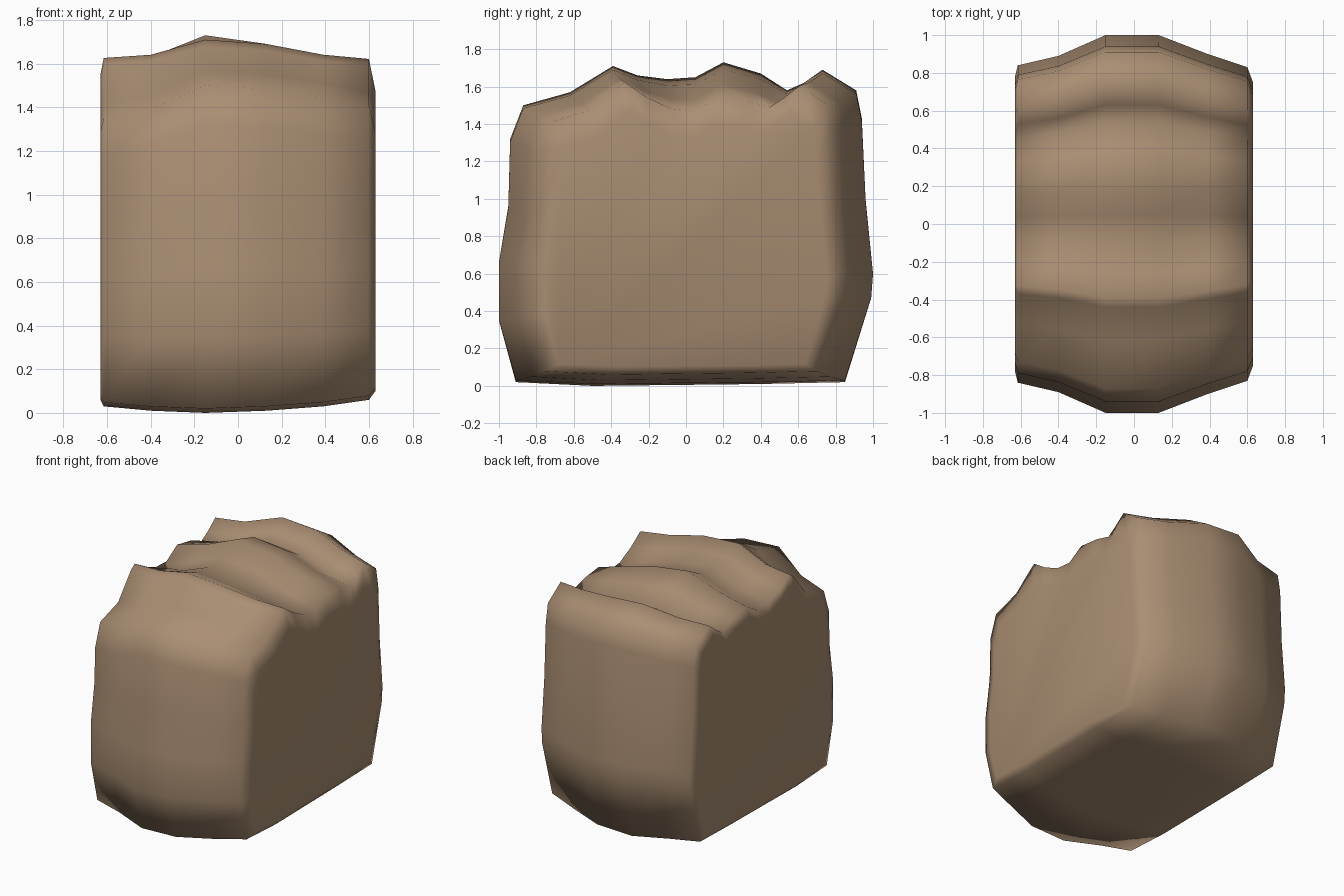
import bpy
import bmesh

if "Cube" in bpy.data.objects:
    bpy.data.objects.remove(bpy.data.objects["Cube"], do_unlink=True)

# Warm brown stone
stone = bpy.data.materials.new("warm_brown_stone")
stone.use_nodes = True
colour = (0.40, 0.27, 0.17, 1)
stone.diffuse_color = colour
stone.node_tree.nodes["Principled BSDF"].inputs["Base Color"].default_value = colour

# Side outline (y, z): rounded block with a lumpy top
OUTLINE = [
    (-0.91, 0.02), (-1.0, 0.35), (-1.0, 0.66), (-0.95, 0.96), (-0.94, 1.32),
    (-0.87, 1.50), (-0.62, 1.57), (-0.44, 1.68), (-0.39, 1.71), (-0.26, 1.66),
    (-0.10, 1.64), (0.05, 1.65), (0.20, 1.73), (0.40, 1.67), (0.54, 1.58),
    (0.63, 1.62), (0.73, 1.69), (0.91, 1.58), (0.94, 1.43), (0.96, 1.0),
    (1.0, 0.60), (0.99, 0.47), (0.85, 0.02), (0.40, 0.01), (-0.50, 0.0),
]
HEIGHT = 1.73

# Slices across the width: x, depth scale, bottom, top,
# sink of the middle lump, sink of the front shoulder.
# The outermost slices are the edges of the flat side caps.
SLICES = [
    (-0.63, 0.78, 0.06, 1.57, 0.07, 0.08),
    (-0.615, 0.84, 0.03, 1.645, 0.07, 0.08),
    (-0.40, 0.89, 0.01, 1.66, 0.03, 0.05),
    (-0.15, 1.0, 0.0, 1.73, 0, 0),
    (0.13, 1.0, 0.01, 1.71, 0.02, 0),
    (0.39, 0.90, 0.03, 1.66, 0.05, 0),
    (0.60, 0.83, 0.06, 1.64, 0.10, 0.02),
    (0.63, 0.75, 0.10, 1.49, 0.10, 0.02),
]


def add_ring(bm, x, depth, bottom, top, middle, shoulder):
    ring = []
    for y, z in OUTLINE:
        height = bottom + z * (top - bottom) / HEIGHT
        if z > 1.2:
            height -= middle * max(0, 1 - ((y - 0.12) / 0.45) ** 2)
            if y < -0.5:
                height -= shoulder
        ring.append(bm.verts.new((x, y * depth, height)))
    return ring


def bridge(bm, a, b):
    n = len(a)
    for i in range(n):
        j = (i + 1) % n
        bm.faces.new((a[i], a[j], b[j], b[i]))


bm = bmesh.new()
rings = [add_ring(bm, *s) for s in SLICES]
for a, b in zip(rings, rings[1:]):
    bridge(bm, a, b)
# Side caps
bm.faces.new(rings[0])
bm.faces.new(rings[-1][::-1])
bmesh.ops.recalc_face_normals(bm, faces=bm.faces)
for f in bm.faces:
    f.smooth = True

mesh = bpy.data.meshes.new("stone_block")
bm.to_mesh(mesh)
bm.free()
mesh.materials.append(stone)
block = bpy.data.objects.new("stone_block", mesh)
bpy.context.collection.objects.link(block)
